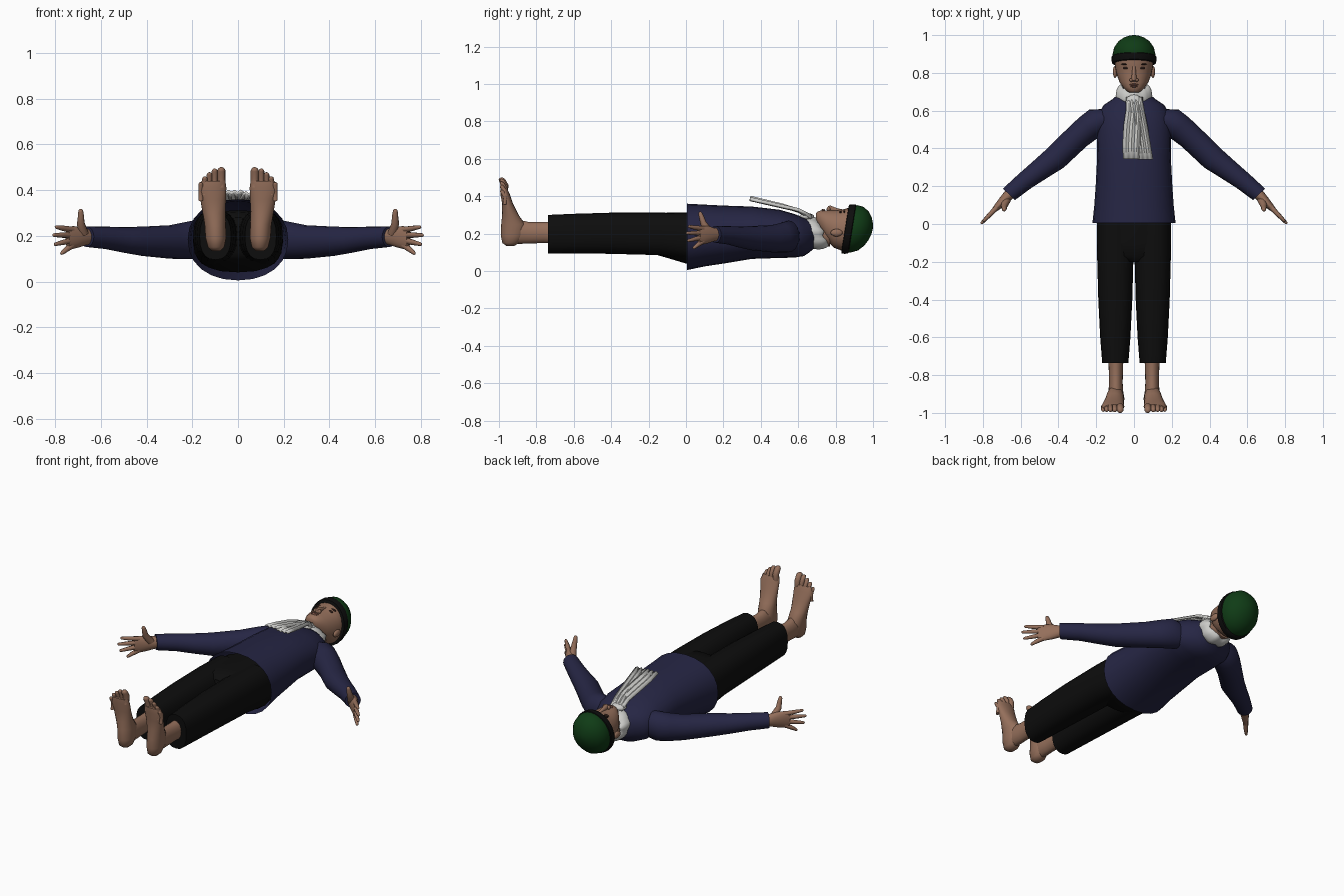
import bpy, bmesh, math
from mathutils import Vector

if "Cube" in bpy.data.objects:
    bpy.data.objects.remove(bpy.data.objects["Cube"])


def material(name, rgb):
    m = bpy.data.materials.new(name)
    m.diffuse_color = (*rgb, 1)
    m.use_nodes = True
    m.node_tree.nodes["Principled BSDF"].inputs["Base Color"].default_value = m.diffuse_color
    return m


SKIN = material("skin", (0.30, 0.16, 0.105))
NAVY = material("navy cloth", (0.019, 0.019, 0.058))
BLACK = material("black cloth", (0.004, 0.004, 0.004))
GREEN = material("green wool", (0.005, 0.045, 0.008))
WHITE = material("white cloth", (0.60, 0.60, 0.58))
DARK = material("dark brown", (0.03, 0.014, 0.01))
LIP = material("lip brown", (0.20, 0.085, 0.06))


def finish(name, bm, mat, angle=45):
    bmesh.ops.recalc_face_normals(bm, faces=bm.faces)
    me = bpy.data.meshes.new(name)
    bm.to_mesh(me)
    bm.free()
    me.materials.append(mat)
    ob = bpy.data.objects.new(name, me)
    bpy.context.collection.objects.link(ob)
    bpy.ops.object.select_all(action='DESELECT')
    ob.select_set(True)
    bpy.context.view_layer.objects.active = ob
    bpy.ops.object.shade_smooth_by_angle(angle=math.radians(angle))
    return ob


def loft(name, rings, mat, n=20, e=1.0, caps=(True, True), closed=False):
    """Skin a chain of ellipses given as (centre, half axis u, half axis v)."""
    bm = bmesh.new()
    power = lambda t: math.copysign(abs(t) ** e, t)
    loops = []
    for c, u, v in rings:
        c, u, v = Vector(c), Vector(u), Vector(v)
        loops.append([bm.verts.new(c + u * power(math.cos(a)) + v * power(math.sin(a)))
                      for a in (2 * math.pi * i / n for i in range(n))])
    pairs = list(zip(loops, loops[1:]))
    if closed:
        pairs.append((loops[-1], loops[0]))
    for a, b in pairs:
        for i in range(n):
            j = (i + 1) % n
            bm.faces.new((a[i], a[j], b[j], b[i]))
    if not closed:
        for use, l in zip(caps, (loops[0], loops[-1])):
            if use:
                bm.faces.new(l)
    return finish(name, bm, mat)


def along_y(name, rows, mat, x=0, shear=0, **kw):
    """Rows of (y, half width, low z, high z)."""
    return loft(name, [((x, y, (lo + hi) / 2), (w, 0, 0), (0, shear * (hi - lo) / 2, (hi - lo) / 2))
                       for y, w, lo, hi in rows], mat, **kw)


def tube(name, pts, radii, mat, n=10):
    """Round limb with a domed tip."""
    pts = [Vector(p) for p in pts]
    d = (pts[-1] - pts[-2]).normalized()
    r = radii[-1]
    pts += [pts[-1] + d * r * 0.6, pts[-1] + d * r * 0.9]
    radii = list(radii) + [r * 0.75, r * 0.3]
    axis = (pts[-1] - pts[0]).normalized()
    u = axis.orthogonal().normalized()
    v = axis.cross(u)
    return loft(name, [(p, u * q, v * q) for p, q in zip(pts, radii)], mat, n=n)


def blob(name, c, size, mat):
    bm = bmesh.new()
    bmesh.ops.create_uvsphere(bm, u_segments=16, v_segments=10, radius=1)
    for v in bm.verts:
        v.co = Vector(c) + Vector(a * b for a, b in zip(v.co, size))
    return finish(name, bm, mat)


# Jacket body, open at the hem
along_y("jacket_body", [
    (0.005, .22, .005, .36), (.1, .21, .025, .355), (.2, .203, .04, .35), (.35, .195, .065, .345),
    (.5, .197, .07, .328), (.58, .19, .072, .305), (.63, .16, .08, .285), (.66, .115, .1, .27),
    (.69, .08, .125, .26)], NAVY, n=24, e=.92, caps=(False, True))

# Trouser seat
along_y("trouser_seat", [(.1, .19, .05, .31), (0, .197, .04, .312), (-.1, .19, .07, .312),
                         (-.17, .17, .09, .305), (-.2, .1, .12, .28)], BLACK, e=.8)

for s, side in ((1, "left"), (-1, "right")):
    # Trouser leg
    along_y(side + "_trouser_leg", [(.03, .096, .06, .31), (-.14, .097, .085, .312), (-.4, .09, .092, .312),
                                    (-.6, .08, .095, .306), (-.737, .069, .095, .3)], BLACK, x=.099 * s, e=.82)
    # Ankle and foot
    along_y(side + "_ankle", [(-.68, .042, .145, .265), (-.76, .038, .15, .262), (-.84, .036, .147, .262),
                              (-.9, .04, .145, .275), (-.95, .036, .15, .27)], SKIN, x=.096 * s)
    foot = [(.134, .096, .018, -.96, -.92), (.15, .096, .036, -.982, -.89), (.19, .097, .046, -.99, -.86),
            (.25, .1, .047, -.988, -.86), (.3, .105, .05, -.983, -.895), (.36, .109, .056, -.983, -.925),
            (.41, .112, .061, -.992, -.942), (.44, .107, .052, -.992, -.955)]
    loft(side + "_foot", [((x * s, (a + b) / 2, z), (w, 0, 0), (0, (b - a) / 2, 0))
                          for z, x, w, a, b in foot], SKIN)
    for i, (x, z, r) in enumerate([(.073, .485, .018), (.102, .483, .013), (.125, .468, .012),
                                   (.145, .45, .012), (.163, .425, .011)]):
        tube(f"{side}_toe_{i + 1}", [(x * s, -.97, z - .07), (x * s, -.966, z - .03), (x * s, -.983, z)],
             [r, r, r], SKIN)

    # Sleeve
    across = Vector((.72 * s, .69, 0))
    sleeve = [(.12, .56, .185, .07, .07), (.18, .55, .185, .08, .085), (.24, .51, .178, .074, .08),
              (.3, .46, .173, .069, .073), (.42, .345, .176, .067, .064), (.5, .285, .182, .058, .056),
              (.58, .225, .191, .05, .049), (.662, .157, .196, .044, .045)]
    loft(side + "_sleeve", [((x * s, y, z), across * w, (0, 0, h)) for x, y, z, w, h in sleeve], NAVY)
    # Palm, thumb and fingers
    on_hand = lambda x, z, off=0: (x * s, .157 - (x - .66) * 1.04 - off, z)
    palm = [(.64, .195, .03, .034), (.668, .195, .028, .036), (.695, .195, .024, .046),
            (.725, .192, .018, .05), (.745, .19, .012, .046)]
    loft(side + "_palm", [(on_hand(x, z), across * w, (0, 0, h)) for x, z, w, h in palm], SKIN)
    tube(side + "_thumb", [on_hand(.675, .21, .015), on_hand(.688, .255, .035), on_hand(.687, .285, .045),
                           on_hand(.688, .307, .052)], [.022, .017, .014, .011], SKIN)
    for i, (z0, x1, z1) in enumerate([(.226, .798, .238), (.203, .809, .203), (.18, .802, .163),
                                      (.158, .774, .124)]):
        tube(f"{side}_finger_{i + 1}", [on_hand(.725, z0), on_hand((.725 + x1) / 2, (z0 + z1) / 2),
                                       on_hand(x1 - .004, z1)], [.014, .012, .008], SKIN, n=8)

    # Ear, eye and brow
    blob(side + "_ear", (.1 * s, .805, .205), (.012, .032, .02), SKIN)
    blob(side + "_eye", (.042 * s, .826, .315), (.018, .007, .007), DARK)
    blob(side + "_brow", (.044 * s, .846, .317), (.024, .004, .008), DARK)
    blob(side + "_nostril", (.014 * s, .762, .331), (.01, .01, .012), SKIN)

# Neck and head
along_y("neck", [(.62, .06, .13, .25), (.7, .058, .135, .255), (.77, .06, .13, .26)], SKIN)
along_y("head", [(.695, .022, .27, .308), (.705, .04, .24, .319), (.725, .058, .205, .325),
                 (.75, .076, .165, .325), (.79, .091, .125, .325), (.83, .1, .11, .327),
                 (.87, .104, .105, .338), (.92, .098, .12, .33)], SKIN, n=28, e=.95)
# Nose and lips
loft("nose", [((0, .835, .322), (.009, 0, 0), (0, 0, .008)), ((0, .805, .325), (.01, 0, 0), (0, 0, .012)),
              ((0, .772, .331), (.014, 0, 0), (0, 0, .019)), ((0, .759, .33), (.014, 0, 0), (0, 0, .017)),
              ((0, .754, .322), (.009, 0, 0), (0, 0, .01))], SKIN, n=12)
blob("upper_lip", (0, .738, .324), (.024, .005, .008), LIP)
blob("lower_lip", (0, .729, .323), (.02, .006, .008), LIP)

# Cap with its dark band
along_y("cap", [(.868, .111, .1, .35), (.9, .113, .1, .352), (.935, .105, .11, .343), (.965, .084, .136, .318),
                (.985, .056, .168, .288), (.996, .027, .2, .255), (.999, .006, .222, .235)],
        GREEN, n=28, shear=.13)
along_y("cap_band", [(.85, .108, .102, .346), (.852, .116, .094, .354), (.87, .12, .092, .357),
                     (.886, .118, .094, .356), (.89, .111, .1, .35)], BLACK, n=28, shear=.16)

# Scarf wrap, a ruffled loop leaning forward around the neck
wrap = []
for i in range(36):
    a = 2 * math.pi * i / 36
    out = Vector((math.cos(a), 0, math.sin(a)))
    ruffle = .006 * math.sin(5 * a) + .004 * math.sin(9 * a)
    c = Vector((0, .695 - .025 * math.sin(a), .2)) + Vector((out.x * .076, 0, out.z * .07))
    wrap.append((c, out * (.018 + ruffle / 2) + Vector((0, -.012, 0)), (0, .038 + ruffle, 0)))
loft("scarf_wrap", wrap, WHITE, n=10, closed=True)


# Scarf tails, pleated strips lifting away from the chest
def tail(name, rows):
    bm = bmesh.new()
    grid = []
    for y, x0, x1, z in rows:
        grid.append([bm.verts.new((x0 + (x1 - x0) * t / 6, y, z + (.006 if t % 2 else -.004)))
                     for t in range(7)])
    for a, b in zip(grid, grid[1:]):
        for i in range(6):
            bm.faces.new((a[i], a[i + 1], b[i + 1], b[i]))
    ob = finish(name, bm, WHITE, 35)
    mod = ob.modifiers.new("thickness", 'SOLIDIFY')
    mod.thickness = .012
    mod.offset = 0


tail("scarf_tail_long", [(.345, -.055, .025, .39), (.42, -.058, .03, .372), (.52, -.052, .036, .348),
                         (.6, -.04, .04, .322), (.67, -.04, .045, .285)])
tail("scarf_tail_side", [(.342, .022, .097, .384), (.42, .015, .085, .366), (.52, .002, .068, .343),
                         (.6, -.012, .052, .325), (.67, -.025, .04, .29)])
blob("scarf_knot", (0, .645, .29), (.045, .04, .02), WHITE)
